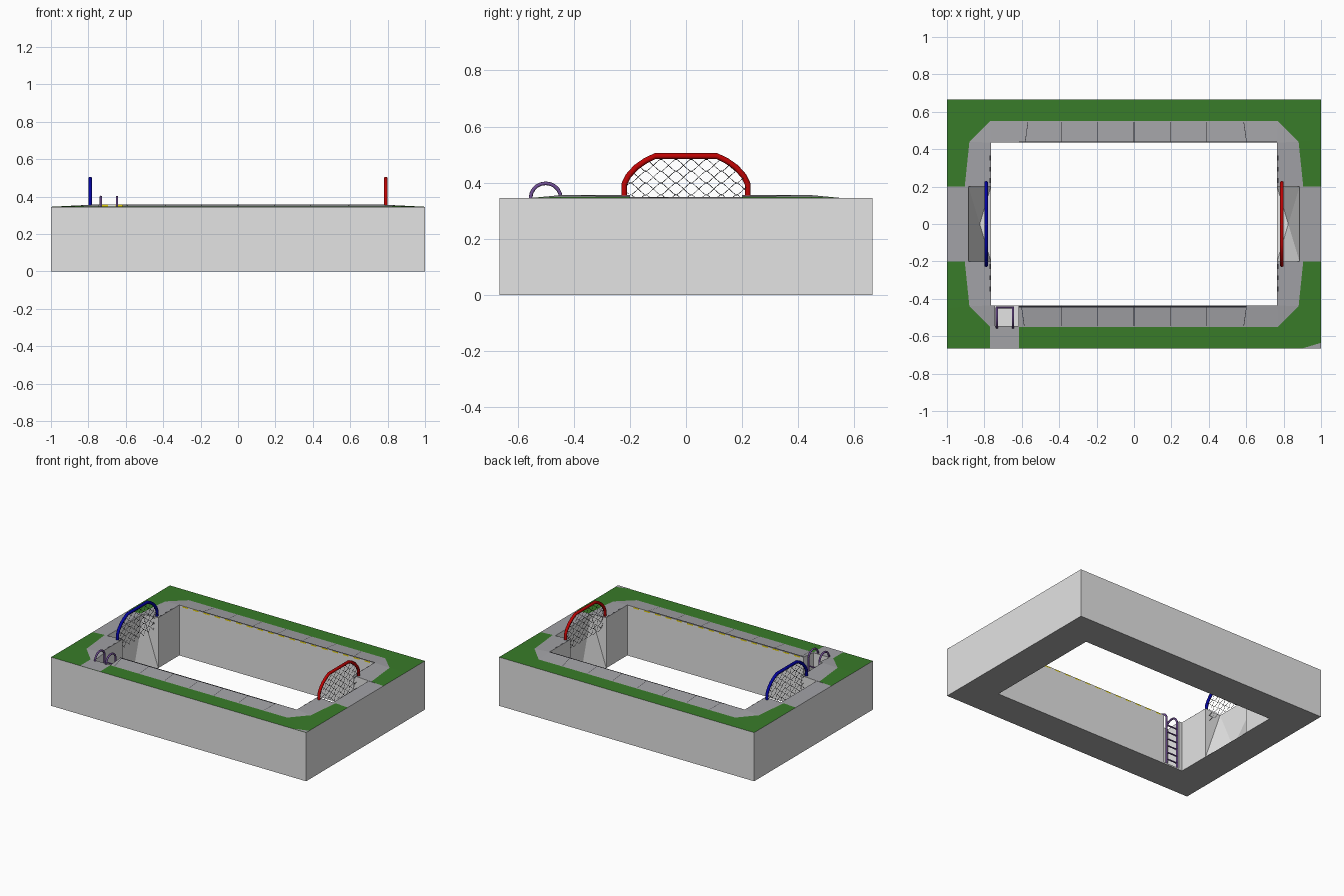
import bpy, bmesh, math

if "Cube" in bpy.data.objects:
    bpy.data.objects.remove(bpy.data.objects["Cube"])


def material(name, rgb):
    m = bpy.data.materials.new(name)
    m.diffuse_color = (*rgb, 1)
    m.use_nodes = True
    m.node_tree.nodes["Principled BSDF"].inputs["Base Color"].default_value = m.diffuse_color
    return m


CONCRETE = material("light concrete", (0.77, 0.77, 0.77))
PAVING = material("grey paving", (0.36, 0.36, 0.38))
GRASS = material("grass green", (0.040, 0.20, 0.022))
UNDERSIDE = material("underside grey", (0.42, 0.42, 0.42))
RED = material("goal red", (0.52, 0.001, 0.001))
BLUE = material("goal blue", (0.001, 0.001, 0.36))
PURPLE = material("ladder purple", (0.17, 0.08, 0.31))
DARK = material("dark line", (0.02, 0.02, 0.025))
YELLOW = material("marking yellow", (0.85, 0.68, 0.005))
PALE = material("pale trim", (0.85, 0.85, 0.83))


def mesh_object(name, bm, mats):
    me = bpy.data.meshes.new(name)
    bm.to_mesh(me)
    bm.free()
    for m in mats:
        me.materials.append(m)
    ob = bpy.data.objects.new(name, me)
    bpy.context.collection.objects.link(ob)
    return ob


def faces_object(name, polys, mat):
    bm = bmesh.new()
    for p in polys:
        f = bm.faces.new([bm.verts.new(v) for v in p])
        f.normal_update()
        if abs(f.normal.z) > 0.5 and f.normal.z < 0:   # plates look up
            f.normal_flip()
    return mesh_object(name, bm, [mat])


def tubes(name, paths, radius, mat, res=2):
    cu = bpy.data.curves.new(name, 'CURVE')
    cu.dimensions = '3D'
    cu.bevel_depth = radius
    cu.bevel_resolution = res
    cu.use_fill_caps = True
    for path in paths:
        s = cu.splines.new('POLY')
        s.points.add(len(path) - 1)
        for pt, co in zip(s.points, path):
            pt.co = (*co, 1)
    cu.materials.append(mat)
    ob = bpy.data.objects.new(name, cu)
    bpy.context.collection.objects.link(ob)
    bpy.ops.object.select_all(action='DESELECT')
    ob.select_set(True)
    bpy.context.view_layer.objects.active = ob
    bpy.ops.object.convert(target='MESH')
    return bpy.context.object


# --- pit block: one quarter described once, repeated in four mirrored copies
H, HC, HI = 0.345, 0.35, 0.357      # heights: outer edge, kerb, pool edge
O0, O1, O2, O3, O4 = (1, .2, H), (1, .45, H), (1, .665, H), (.77, .665, H), (0, .665, H)
C0, C1, C2, C3 = (.905, .2, HC), (.88, .44, HC), (.77, .55, .346), (0, .55, .346)
I0, I1, I2 = (.765, .2, HI), (.765, .435, HI), (0, .435, HI)
T, TM, OM = (.885, .2, HC), (.885, 0, HC), (1, 0, H)
B0, BM, BC = (.765, .2, 0), (.825, 0, .01), (.765, 0, 0)


def low(p):
    return (p[0], p[1], 0)


quarter = [
    # 0: outer walls, inner walls, goal recess
    (0, [OM, O0, low(O0), low(OM)]), (0, [O0, O1, low(O1), low(O0)]),
    (0, [O1, O2, low(O2), low(O1)]), (0, [O2, O3, low(O3), low(O2)]),
    (0, [O3, O4, low(O4), low(O3)]),
    (0, [I1, I2, low(I2), low(I1)]), (0, [I0, I1, low(I1), B0]),
    (0, [T, I0, B0]), (0, [T, B0, BM]), (0, [T, BM, TM]), (0, [BM, B0, BC]),
    # 3: underside
    (3, [low(OM), low(O0), B0, BC]), (3, [low(O0), low(O1), low(I1), B0]),
    (3, [low(O1), low(O2), low(I1)]), (3, [low(O2), low(O3), low(I1)]),
    (3, [low(O3), low(O4), low(I2), low(I1)]),
    # 1: kerb and end path
    (1, [T, C0, C1, I1, I0]), (1, [C1, C2, I1]), (1, [C2, C3, I2, I1]),
    (1, [OM, O0, C0, T, TM]),
    # 2: grass
    (2, [O0, O1, C1, C0]), (2, [O1, O2, C2, C1]), (2, [O2, O3, C2]), (2, [O3, O4, C3, C2]),
]
bm = bmesh.new()
for sx in (1, -1):
    for sy in (1, -1):
        for idx, poly in quarter:
            f = bm.faces.new([bm.verts.new((x * sx, y * sy, z)) for x, y, z in poly])
            f.material_index = idx
            f.normal_update()
            c, n = f.calc_center_median(), f.normal
            if idx == 3:
                good = n.z < 0
            elif idx:
                good = n.z > 0
            elif abs(c.x) > .99 or abs(c.y) > .66:
                good = n.x * c.x + n.y * c.y > 0     # outer walls
            elif abs(n.y) > .9:
                good = n.y * c.y < 0                 # long inner walls
            else:
                good = n.x * c.x < 0                 # end walls and recess
            if not good:
                f.normal_flip()
bmesh.ops.remove_doubles(bm, verts=bm.verts, dist=1e-5)
block = mesh_object("pool_block", bm, [CONCRETE, PAVING, GRASS, UNDERSIDE])

# --- ladder well cut into the front wall
bpy.ops.mesh.primitive_cube_add(size=1, location=(-.6795, -.4725, .31))
cutter = bpy.context.object
cutter.name = "ladder_well_cutter"
cutter.scale = (.125, .145, .6)
cutter.data.materials.append(CONCRETE)
cutter.hide_render = True
mod = block.modifiers.new("ladder_well", 'BOOLEAN')
mod.operation = 'DIFFERENCE'
mod.solver = 'EXACT'
mod.object = cutter
bpy.context.view_layer.objects.active = block
bpy.ops.object.modifier_apply(modifier=mod.name)
bpy.data.objects.remove(cutter)


# --- plates lying on the sloped kerb
def kerb_z(y):
    t = (abs(y) - .435) / .115
    return HI + (.346 - HI) * min(max(t, 0), 1) + .0015


def kerb_quad(x0, x1, y0, y1, skew=0):
    return [(x0, y0, kerb_z(y0)), (x1, y0, kerb_z(y0)),
            (x1 + skew, y1, kerb_z(y1)), (x0 + skew, y1, kerb_z(y1))]


joints = []
for sy in (1, -1):
    for i in range(-3, 4):
        x = i * .194 + (.02 if i == 3 else -.02 if i == -3 and sy < 0 else 0)
        skew = -.015 if i == 3 else .015 if i == -3 else 0
        joints.append(kerb_quad(x - .0015, x + .0015, sy * .437, sy * .545, skew))
joints.append(kerb_quad(-.615, .765, .435, .442))
joints.append(kerb_quad(-.615, .6, -.438, -.446))
faces_object("slab_joints", joints, DARK)

z = H + .0018
faces_object("front_path", [[(-.77, -.665, z), (-.615, -.665, z), (-.615, -.546, z), (-.77, -.546, z)]], PAVING)
faces_object("corner_patch", [[(.9, -.665, z), (1, -.665, z), (1, -.635, z)]], PAVING)

# --- pale trim with dashed yellow markings along the pool edge
trim, dashes = [], []


def wall_strip(sy, a, b, z0, z1, off):
    y = sy * (.435 - off)
    p = [(a, y, z0), (b, y, z0), (b, y, z1), (a, y, z1)]
    return p if sy > 0 else p[::-1]


for sy in (1, -1):
    start = -.76 if sy > 0 else -.61
    trim.append(wall_strip(sy, start, .76, .345, .357, .001))
    for i in range(18 if sy > 0 else 16):
        a = start + .02 + i * .084
        dashes.append(wall_strip(sy, a, a + .045, .347, .356, .002))
faces_object("edge_trim", trim, PALE)
faces_object("edge_markings", dashes, YELLOW)
ticks = []
for sx in (1, -1):
    for y in (-.36, -.30, -.24, .22, .28, .34):
        ticks.append([(sx * .766, y, .3585), (sx * .772, y, .3585),
                      (sx * .772, y + .025, .3585), (sx * .766, y + .025, .3585)])
faces_object("end_markings", ticks, DARK)

# --- goals: arched frame with diamond net hanging into the recess
half = [(.11, .495), (.145, .478), (.178, .455), (.205, .425), (.22, .395), (.22, .35)]
arch = [(-y, z) for y, z in reversed(half)] + half


def arch_height(y):
    y = abs(y)
    for (y0, z0), (y1, z1) in zip(half, half[1:5]):
        if y0 <= y <= y1:
            return z0 + (z1 - z0) * (y - y0) / (y1 - y0)
    return half[0][1] if y < .11 else .36


for side, name, mat in ((-1, "blue", BLUE), (1, "red", RED)):
    x = side * .79
    tubes(name + "_goal_frame", [[(x, y, z) for y, z in arch]], .0105, mat)
    wires = []
    for row in range(-2, 4):
        for sign in (1, -1):
            run = []
            for i in range(73):
                y = -.216 + i * .432 / 72
                a = math.pi * y / .054 + .5
                wave = math.asin(math.sin(a)) * .5 + .25 * math.sin(a)
                zz = .378 + row * .042 + sign * .022 * wave
                inside = zz <= arch_height(y) and (abs(y) < .195 or zz > .357)
                if inside:
                    run.append((x + side * .008 * math.cos(a) * sign, y, zz))
                if run and (not inside or i == 72):
                    if len(run) > 1:
                        wires.append(run)
                    run = []
    tubes(name + "_goal_net", wires, .0011, DARK, 0)

# --- ladder: two hooped rails and rungs in front of the well
rails = []
yc, r = -.5, .054
for x in (-.733, -.647):
    path = [(x, yc + r * math.cos(a), .345 + .053 * math.sin(a))
            for a in (math.pi * (1 - i / 10) for i in range(11))]
    rails.append(path + [(x, yc + r, .01)])
tubes("ladder_rails", rails, .0065, PURPLE)
bpy.ops.object.shade_smooth_by_angle(angle=math.radians(50))
rungs = [[(-.733, yc + r, .05 + i * .05), (-.647, yc + r, .05 + i * .05)] for i in range(6)]
tubes("ladder_rungs", rungs, .005, PURPLE)
